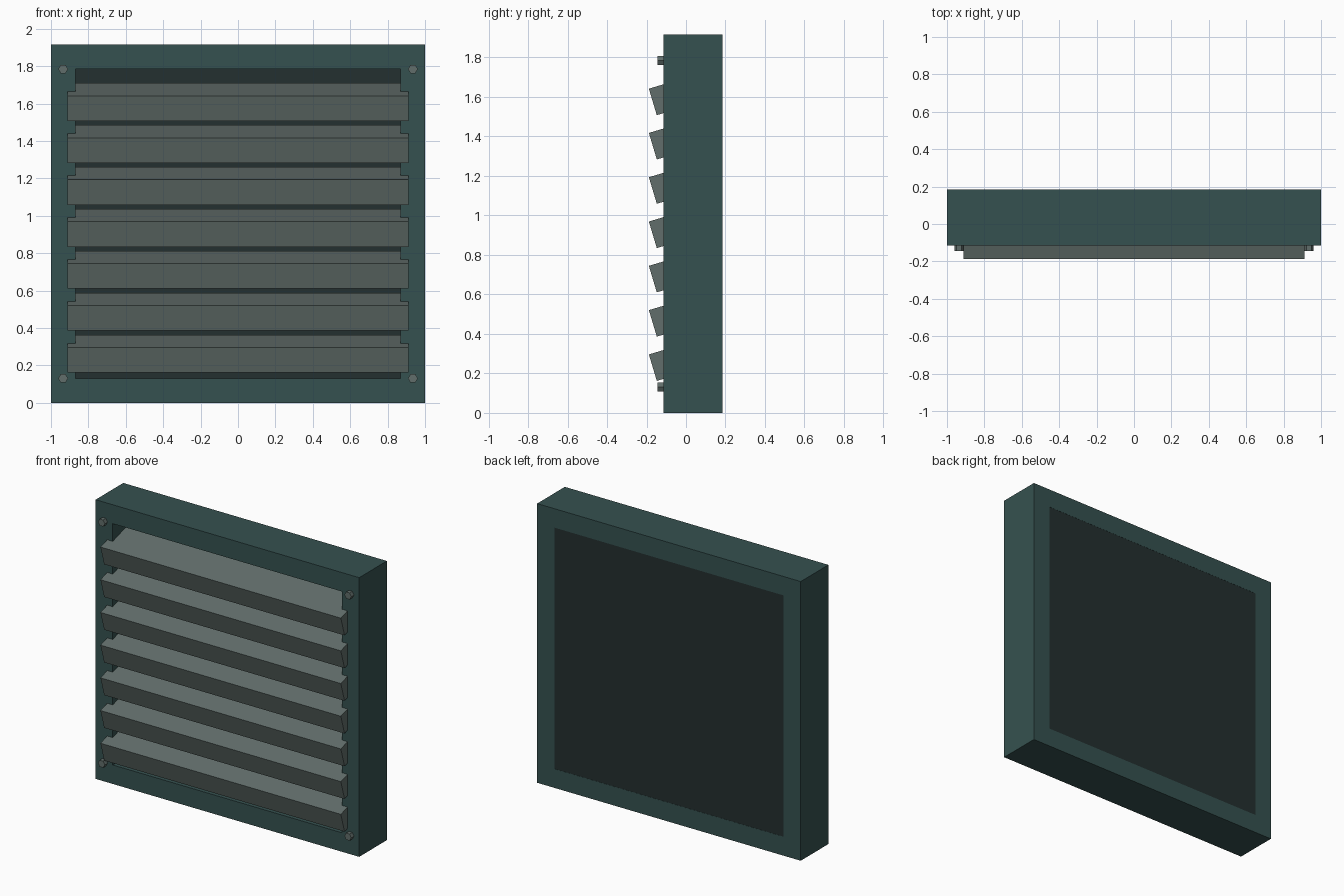
import bpy, bmesh, math
from mathutils import Matrix

if "Cube" in bpy.data.objects:
    bpy.data.objects.remove(bpy.data.objects["Cube"])

W, H = 1.0, 1.915            # half width, height
Y0, Y1 = -0.115, 0.185       # frame front and back
OX, OZ0, OZ1 = 0.87, 0.13, 1.785


def material(name, rgb):
    m = bpy.data.materials.new(name)
    m.diffuse_color = (*rgb, 1)
    m.use_nodes = True
    m.node_tree.nodes["Principled BSDF"].inputs["Base Color"].default_value = m.diffuse_color
    return m


teal = material("dark teal", (0.036, 0.083, 0.080))
grey = material("grey green metal", (0.120, 0.155, 0.145))
dark = material("dark backing", (0.017, 0.029, 0.029))


def finish(name, bm, mat):
    bmesh.ops.recalc_face_normals(bm, faces=bm.faces)
    me = bpy.data.meshes.new(name)
    bm.to_mesh(me)
    bm.free()
    me.materials.append(mat)
    ob = bpy.data.objects.new(name, me)
    bpy.context.collection.objects.link(ob)
    return ob


def box(name, x, y, z, mat):
    """Box from (min, max) ranges."""
    bm = bmesh.new()
    bmesh.ops.create_cube(bm, size=1)
    for v in bm.verts:
        v.co = [r[0] + (c + 0.5) * (r[1] - r[0]) for c, r in zip(v.co, (x, y, z))]
    return finish(name, bm, mat)


# Frame: a rectangular ring, front and back loops joined
bm = bmesh.new()
rings = []
for y in (Y0, Y1):
    for x, z0, z1 in ((W, 0, H), (OX, OZ0, OZ1)):
        rings.append([bm.verts.new((px, y, pz)) for px, pz in
                      ((-x, z0), (x, z0), (x, z1), (-x, z1))])
fo, fi, bo, bi = rings
for a, b in ((fo, fi), (bo, bi), (fo, bo), (fi, bi)):
    for i in range(4):
        j = (i + 1) % 4
        bm.faces.new((a[i], a[j], b[j], b[i]))
finish("frame", bm, teal)

# Backing panel closing the rear of the opening, let into the frame
box("back_panel", (-0.91, 0.91), (Y1 - 0.03, Y1 - 0.001), (0.09, 1.825), dark)

# Seven tilted louvre slats, pivoting on their upper front edge
for i in range(7):
    slat = box(f"slat_{i + 1}", (-0.912, 0.912), (0, 0.235), (-0.14, 0), grey)
    slat.data.transform(Matrix.Translation((0, -0.188, 0.296 + 0.2243 * i))
                        @ Matrix.Rotation(math.radians(16.7), 4, 'X'))

# Hexagonal corner bolts
for sx, side in ((-1, "left"), (1, "right")):
    for z, level in ((0.131, "lower"), (1.785, "upper")):
        bm = bmesh.new()
        bmesh.ops.create_cone(bm, cap_ends=True, segments=6, radius1=0.026,
                              radius2=0.026, depth=0.05)
        turn = Matrix.Rotation(math.radians(90), 4, 'X')
        if abs(max(v.co.x for v in bm.verts) - 0.026) > 1e-4:
            turn = turn @ Matrix.Rotation(math.radians(30), 4, 'Z')
        bm.transform(Matrix.Translation((sx * 0.935, -0.12, z)) @ turn)
        finish(f"bolt_{level}_{side}", bm, grey)
